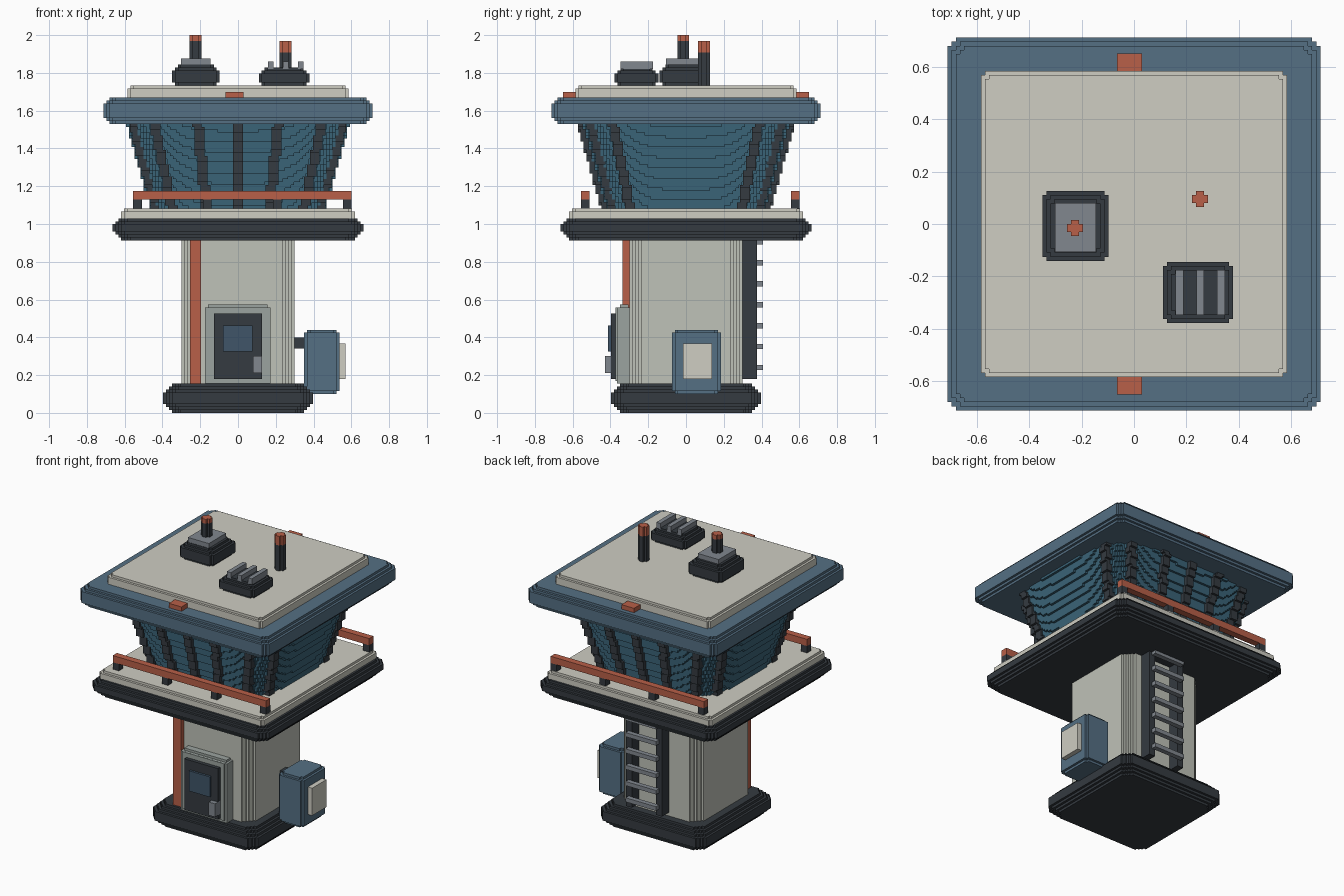
import bpy, bmesh, math

if "Cube" in bpy.data.objects:
    bpy.data.objects.remove(bpy.data.objects["Cube"])

H = 1 / 64  # step size of the stair-edged style


def paint(name, rgb):
    m = bpy.data.materials.new(name)
    m.diffuse_color = (*rgb, 1)
    m.use_nodes = True
    m.node_tree.nodes["Principled BSDF"].inputs["Base Color"].default_value = m.diffuse_color
    return m


DARK = paint("dark", (0.035, 0.043, 0.052))
LIGHT = paint("light", (0.62, 0.61, 0.54))
WALL = paint("wall", (0.52, 0.54, 0.48))
GREY = paint("grey", (0.22, 0.245, 0.275))
FRAME = paint("frame", (0.33, 0.37, 0.35))
BLUE = paint("blue", (0.09, 0.16, 0.23))
PANE = paint("pane", (0.05, 0.09, 0.14))
TEAL = paint("teal", (0.042, 0.125, 0.185))
RED = paint("red", (0.48, 0.115, 0.065))


def mirror_quarter(q):
    """Turn first-quadrant outline points into a closed counter-clockwise loop."""
    r = q[::-1]
    return (q + [(-x, y) for x, y in r] + [(-x, -y) for x, y in q] + [(x, -y) for x, y in r])


def prism(bm, loop, z0, z1, cx=0, cy=0):
    lo = [bm.verts.new((cx + x, cy + y, z0)) for x, y in loop]
    hi = [bm.verts.new((cx + x, cy + y, z1)) for x, y in loop]
    bm.faces.new(lo[::-1])
    bm.faces.new(hi)
    n = len(loop)
    for i in range(n):
        j = (i + 1) % n
        bm.faces.new((lo[i], lo[j], hi[j], hi[i]))


def finish(bm, name, mat):
    me = bpy.data.meshes.new(name)
    bm.to_mesh(me)
    bm.free()
    me.materials.append(mat)
    ob = bpy.data.objects.new(name, me)
    bpy.context.collection.objects.link(ob)
    return ob


def stair_rect(hx, hy, c):
    """Rectangle whose corners are cut by c small steps."""
    q = [(hx, hy - c * H)]
    for i in range(1, c + 1):
        q += [(hx - i * H, hy - (c - i + 1) * H), (hx - i * H, hy - (c - i) * H)]
    return mirror_quarter(q)


def block(name, xs, ys, zs, mat, bottom=0, top=0, corner=0):
    """Box with stepped bottom, top and vertical edges."""
    hx, hy = (xs[1] - xs[0]) / 2, (ys[1] - ys[0]) / 2
    cx, cy = sum(xs) / 2, sum(ys) / 2
    z0, z1 = zs
    layers = [((bottom - i) * H, z0 + i * H, z0 + (i + 1) * H) for i in range(bottom)]
    layers.append((0, z0 + bottom * H, z1 - top * H))
    layers += [((i + 1) * H, z1 - (top - i) * H, z1 - (top - i - 1) * H) for i in range(top)]
    bm = bmesh.new()
    for inset, a, b in layers:
        prism(bm, stair_rect(hx - inset, hy - inset, corner), a, b, cx, cy)
    return finish(bm, name, mat)


def sym(h):
    return (-h, h)


# Base, shaft and main slabs
block("base", sym(.397), sym(.397), (0, .156), DARK, 3, 3, 3)
block("shaft", sym(.30), sym(.30), (.15, .92), WALL, corner=4)
block("deck_slab", sym(.665), sym(.665), (.913, 1.03), DARK, 3, 2, 3)
block("deck_floor", sym(.62), sym(.62), (1.03, 1.083), LIGHT, 0, 1, 1)
block("roof_slab", sym(.712), sym(.712), (1.53, 1.67), BLUE, 2, 2, 2)
block("roof_cap", sym(.585), sym(.585), (1.67, 1.733), LIGHT, 0, 1, 1)

# Flared cab glass: stepped layers of a rounded rectangle
Z0, Z1, N, P = 1.083, 1.53, 29, 4


def cab_size(k):
    t = (k + .5) / N
    return .465 + .125 * t, .425 + .125 * t


def cab_loop(a, b):
    rows, q, last = round(b / H), [], None
    for k in range(rows):
        f = min(1, (k + .5) * H / b)
        w = max(H, round(a * (1 - f ** P) ** (1 / P) / H) * H)
        if last is not None and w != last:
            q += [(last, k * H), (w, k * H)]
        last = w
    return mirror_quarter(q + [(last, rows * H)])


dz = (Z1 - Z0) / N
bm = bmesh.new()
for k in range(N):
    prism(bm, cab_loop(*cab_size(k)), Z0 + k * dz, Z0 + (k + 1) * dz)
finish(bm, "cab_glass", TEAL)

# Window mullions follow the flare step by step
other = lambda f: (1 - abs(f) ** P) ** (1 / P)
spots = [(f, s * other(f)) for f in (-.75, -.36, 0, .36, .75) for s in (-1, 1)]
spots += [(s * other(f), f) for f in (-.70, .70) for s in (-1, 1)]
bm = bmesh.new()
for u, v in spots:
    for k in range(N):
        a, b = cab_size(k)
        x, y = round(u * a / H) * H, round(v * b / H) * H
        prism(bm, stair_rect(.026, .026, 0), Z0 + k * dz, Z0 + (k + 1) * dz, x, y)
finish(bm, "window_mullions", DARK)

# Deck railings front and back
for side, y0, y1 in (("front", -.555, -.51), ("back", .555, .60)):
    block(side + "_rail", (-.555, .60), (y0, y1), (1.13, 1.176), RED)
    for i, x in enumerate((-.532, -.162, .208, .578)):
        block(f"{side}_rail_post_{i}", (x - .023, x + .023), (y0, y1), (1.08, 1.13), DARK)

# Door and stripe on the front
block("wall_stripe", (-.255, -.195), (-.335, -.28), (.15, .915), RED)
block("door_frame", (-.175, .172), (-.365, -.29), (.155, .574), FRAME, 0, 1, 0)
block("door_frame_face", (-.16, .156), (-.372, -.36), (.17, .558), FRAME)
block("door", (-.127, .127), (-.397, -.36), (.18, .527), DARK)
block("door_window", (-.08, .076), (-.412, -.39), (.325, .463), PANE)
block("door_handle", (.08, .127), (-.43, -.37), (.21, .30), GREY)

# Equipment box on the right
block("box_bracket", (.28, .36), (.025, .085), (.34, .40), DARK)
block("equipment_box", (.35, .538), (-.075, .185), (.10, .44), BLUE, 1, 1, 1)
block("equipment_cover", (.53, .57), (-.016, .138), (.18, .367), LIGHT)

# Ladder at the back
for side, x in (("left", -.058), ("right", .168)):
    block(side + "_ladder_rail", (x - .023, x + .023), (.29, .375), (.18, .915), DARK)
for i in range(7):
    z = .24 + i * .111
    block(f"ladder_rung_{i}", (-.06, .17), (.375, .408), (z - .014, z + .014), GREY)

# Roof edge markers
for side, y0, y1 in (("front", -.652, -.58), ("back", .58, .652)):
    block(side + "_roof_marker", (-.065, .03), (y0, y1), (1.665, 1.70), RED)

# Beacon on its plinth
block("beacon_plinth", (-.35, -.097), (-.141, .126), (1.733, 1.845), DARK, 1, 2, 1)
block("beacon_plate", (-.302, -.145), (-.107, .08), (1.84, 1.877), GREY)
block("beacon_pole", (-.256, -.194), (-.046, .016), (1.87, 1.97), DARK, corner=1)
block("beacon_lamp", (-.256, -.194), (-.046, .016), (1.97, 2.0), RED, corner=1)

# Antenna
block("antenna_pole", (.221, .283), (.064, .126), (1.73, 1.907), DARK, corner=1)
block("antenna_tip", (.221, .283), (.064, .126), (1.907, 1.97), RED, corner=1)

# Roof vent with slats
block("vent_box", (.11, .378), (-.378, -.145), (1.733, 1.828), DARK, 1, 2, 1)
for i, x in enumerate((.174, .253, .332)):
    block(f"vent_slat_{i}", (x - .015, x + .015), (-.347, -.176), (1.82, 1.86), GREY)
